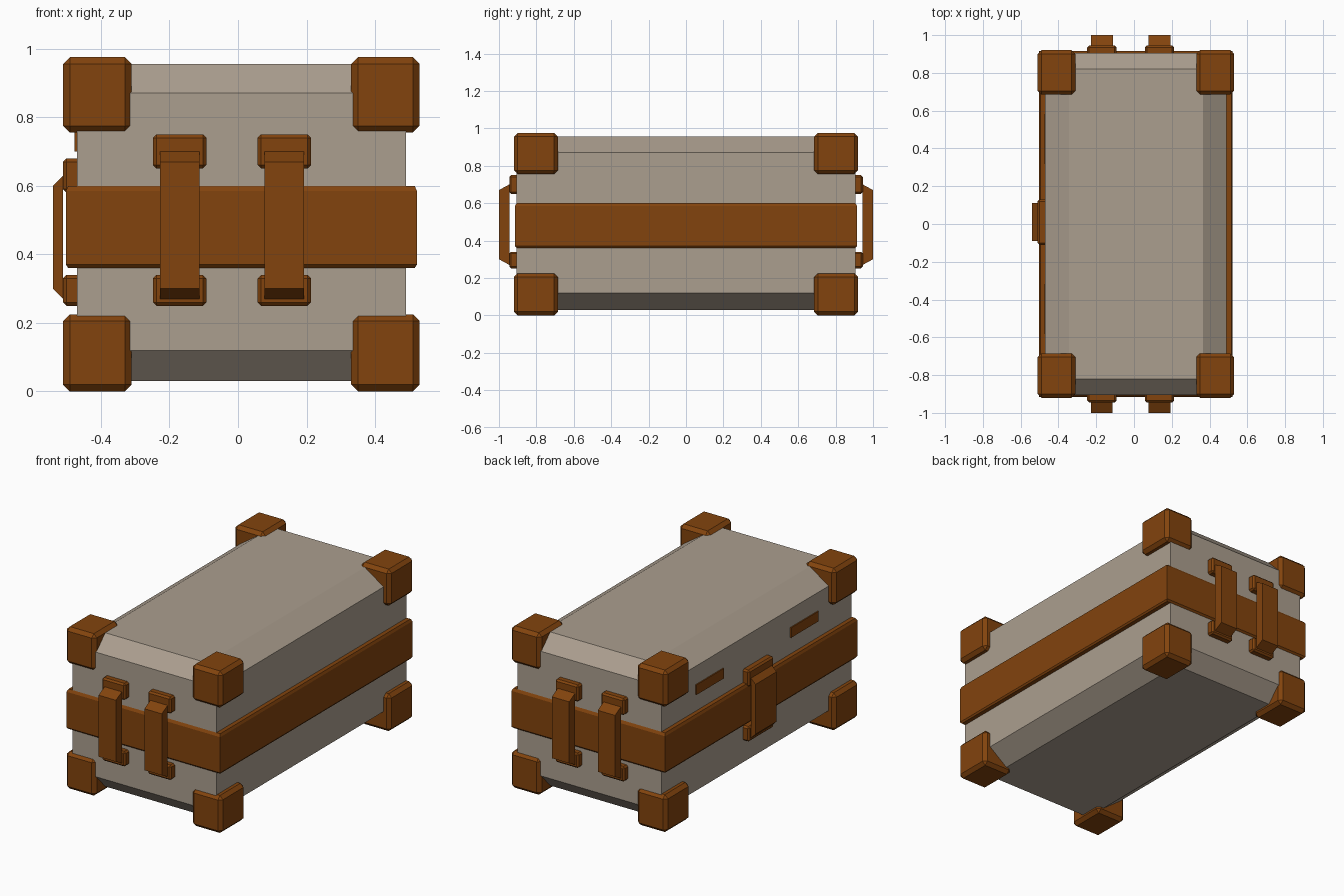
import bpy, bmesh
from mathutils import Matrix, Vector

if "Cube" in bpy.data.objects:
    bpy.data.objects.remove(bpy.data.objects["Cube"])

CX = 0.01  # centre line of the case (the side handle widens the left)


def material(name, rgb):
    m = bpy.data.materials.new(name)
    m.diffuse_color = (*rgb, 1)
    m.use_nodes = True
    m.node_tree.nodes["Principled BSDF"].inputs["Base Color"].default_value = m.diffuse_color
    return m


grey = material("warm_grey", (0.41, 0.345, 0.275))
brown = material("leather_brown", (0.225, 0.057, 0.004))


def finish(name, bm, mat):
    bmesh.ops.recalc_face_normals(bm, faces=bm.faces)
    me = bpy.data.meshes.new(name)
    bm.to_mesh(me)
    bm.free()
    me.materials.append(mat)
    ob = bpy.data.objects.new(name, me)
    bpy.context.collection.objects.link(ob)
    return ob


def box(name, lo, hi, mat, bevel=0.0):
    lo, hi = Vector(lo), Vector(hi)
    bm = bmesh.new()
    bmesh.ops.create_cube(bm, size=1)
    for v in bm.verts:
        v.co = Vector([(lo[i] + hi[i]) / 2 + v.co[i] * abs(hi[i] - lo[i]) for i in range(3)])
    if bevel:
        bmesh.ops.bevel(bm, geom=bm.edges[:], offset=bevel, segments=1, affect='EDGES')
    return finish(name, bm, mat)


def rings(name, levels, mat):
    """Stack of rectangles (z, half_x, half_y) skinned into a closed solid."""
    bm = bmesh.new()
    loops = [[bm.verts.new((CX + sx * hx, sy * hy, z))
              for sx, sy in ((-1, -1), (1, -1), (1, 1), (-1, 1))] for z, hx, hy in levels]
    for a, b in zip(loops, loops[1:]):
        for i in range(4):
            j = (i + 1) % 4
            bm.faces.new((a[i], a[j], b[j], b[i]))
    bm.faces.new(loops[0][::-1])
    bm.faces.new(loops[-1])
    return finish(name, bm, mat)


# Case with chamfered top and bottom rims
rings("case_body", [(0.03, 0.36, 0.82), (0.12, 0.48, 0.905),
                    (0.87, 0.48, 0.905), (0.955, 0.355, 0.82)], grey)

# Wide band around the middle
rings("middle_band", [(0.36, 0.505, 0.905), (0.37, 0.512, 0.915),
                      (0.585, 0.512, 0.915), (0.6, 0.505, 0.905)], brown)

# Eight corner guards
for sx in (-1, 1):
    for sy in (-1, 1):
        for level, z0, z1 in (("lower", 0.0, 0.225), ("upper", 0.755, 0.975)):
            box(f"{level}_corner_guard", (CX + sx * 0.32, sy * 0.685, z0),
                (CX + sx * 0.52, sy * 0.92, z1), brown, 0.02)


def handle(name, place, width, surface, inner, outer, z0, z1):
    """Tapered grip with a mounting block at each end; +y points outwards."""
    bm = bmesh.new()
    prof = [(inner, z0), (outer, z0 + 0.03), (outer, z1 - 0.03), (inner, z1)]
    ends = [[bm.verts.new((x, y, z)) for y, z in prof] for x in (-width / 2, width / 2)]
    for i in range(4):
        j = (i + 1) % 4
        bm.faces.new((ends[0][i], ends[0][j], ends[1][j], ends[1][i]))
    bm.faces.new(ends[0])
    bm.faces.new(ends[1])
    finish(name + "_grip", bm, brown).matrix_world = place
    w = width / 2 + 0.02
    for a, b in ((z0 - 0.02, z0 + 0.07), (z1 - 0.05, z1 + 0.05)):
        box(name + "_mount", (-w, surface - 0.02, a), (w, inner, b),
            brown, 0.01).matrix_world = place


# Two upright grips on each end
for x in (-0.17, 0.135):
    for label, angle in (("front", 180), ("back", 0)):
        s = -1 if angle else 1
        place = Matrix.Translation((x, 0, 0)) @ Matrix.Rotation(angle * 3.14159265 / 180, 4, 'Z')
        handle(label + "_handle", place, 0.115, 0.905, 0.945, 1.0, 0.27, 0.7)

# Single grip on the left side
left = Matrix.Translation((0, 0.01, 0)) @ Matrix.Rotation(3.14159265 / 2, 4, 'Z')
handle("side_handle", left, 0.2, 0.47, 0.51, 0.54, 0.27, 0.63)

# Narrow plates above the band on the left side
for y in (-0.45, 0.45):
    box("side_plate", (CX - 0.487, y - 0.13, 0.7), (CX - 0.479, y + 0.13, 0.76), brown)
